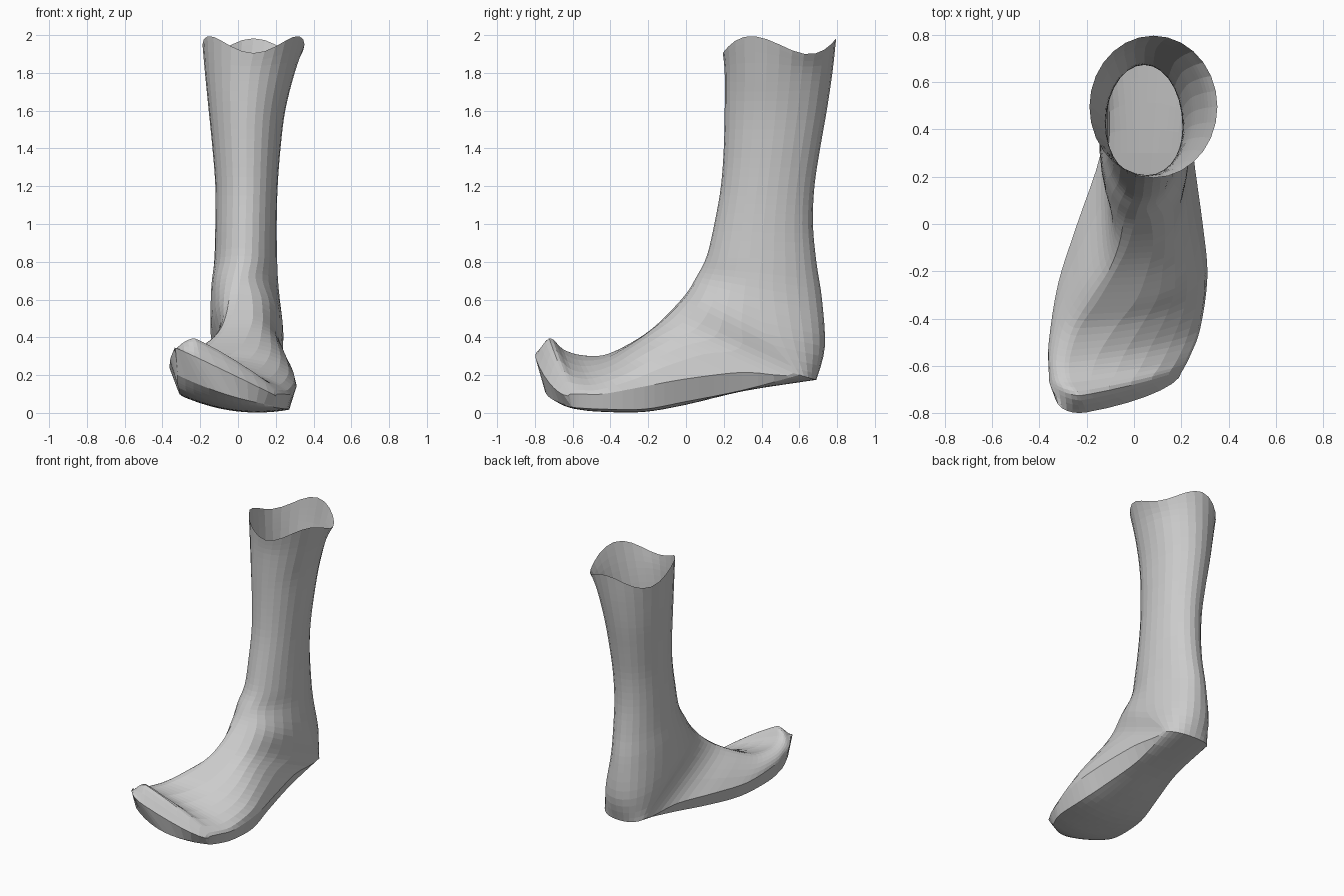
import bpy, bmesh, math
from mathutils import Vector as V

if "Cube" in bpy.data.objects:
    bpy.data.objects.remove(bpy.data.objects["Cube"])

HALF = 14          # segments in each half of a section (top half / underside half)
SUB = 4            # in-between rings per section


def arc(right, peak, left, start, power, skew=False):
    """Half super-ellipse right -> peak -> left (start=0) or left -> peak -> right (start=pi)."""
    u = (peak.x - right.x) / (left.x - right.x) if skew else 0.5
    c = right.lerp(left, u)       # foot of the ridge on the base line
    pts = []
    for i in range(HALF + 1):
        a = start + math.pi * i / HALF
        x, s = math.cos(a), abs(math.sin(a))
        side = right if x > 0 else left
        x = abs(x) ** power if abs(x) > 1e-6 else 0
        s = s ** power if s > 1e-6 else 0
        pts.append(c + (side - c) * x + (peak - c) * s)
    return pts


def underside(left, low_left, low_right, right, bow):
    """Sole section: left wall, bowed tread, right wall."""
    n = HALF - 2
    tread = []
    for i in range(n + 1):
        u = i / n
        tread.append(low_left.lerp(low_right, u) + bow * (4 * u * (1 - u)))
    return [left] + tread + [right]


def spline(pts):
    """Catmull-Rom through the points."""
    out = []
    for i in range(len(pts) - 1):
        b, c = pts[i], pts[i + 1]
        a, d = pts[max(i - 1, 0)], pts[min(i + 2, len(pts) - 1)]
        for k in range(SUB):
            t = k / SUB
            out.append(0.5 * (2 * b + (c - a) * t + (2 * a - 5 * b + 4 * c - d) * t * t
                              + (3 * b - a - 3 * c + d) * t ** 3))
    return out + [pts[-1].copy()]


def add_strips(bm, cols):
    """Quads between neighbouring columns of points."""
    grid = [[bm.verts.new(p) for p in col] for col in cols]
    for a, b in zip(grid, grid[1:]):
        for i in range(len(a) - 1):
            bm.faces.new((a[i], a[i + 1], b[i + 1], b[i]))


def finish(bm, name):
    bmesh.ops.remove_doubles(bm, verts=bm.verts, dist=0.0008)
    bmesh.ops.recalc_face_normals(bm, faces=bm.faces)
    me = bpy.data.meshes.new(name)
    bm.to_mesh(me)
    bm.free()
    ob = bpy.data.objects.new(name, me)
    bpy.context.collection.objects.link(ob)
    return ob


# Shaft levels: z, left, right, front, back, front lift
levels = [(1.95, -.188, .352, .195, .795, 0), (1.8, -.175, .30, .205, .775, 0),
          (1.6, -.155, .25, .205, .745, 0), (1.4, -.135, .225, .20, .71, 0),
          (1.2, -.12, .21, .185, .68, 0), (1.0, -.12, .205, .152, .672, .01),
          (.80, -.125, .207, .11, .69, .03), (.60, -.14, .215, .055, .72, .12)]
tops, unders = [], []
for z, l, r, f, b, lift in levels:
    cx, cy = (l + r) / 2, (f + b) / 2
    R, L = V((r, cy, z + lift / 2)), V((l, cy, z + lift / 2))
    tops.append(arc(R, V((cx - lift * .2, f, z + lift)), L, 0, 1))
    unders.append(arc(R, V((cx, b, z)), L, math.pi, 1))

# Scalloped collar with three peaks, the back one lower
for ring, start in ((tops[0], 0), (unders[0], math.pi)):
    for i, p in enumerate(ring):
        a = start + math.pi * i / HALF
        p.z += 0.045 * math.sin(3 * a) + 0.012 * math.sin(a) * (1 if start else 0)

# Heel rings: instep, right, left, back
for T, R, L, B, power in (((.0, .0, .63), (.24, .42, .42), (-.145, .42, .42), (.05, .735, .35), .8),
                          ((-.03, -.1, .52), (.23, .57, .21), (-.11, .58, .21), (.06, .69, .175), .57)):
    tops.append(arc(V(R), V(T), V(L), 0, power, True))
    unders.append(arc(V(R), V(B), V(L), math.pi, .9))
heel = len(tops) - 1

# Foot sections: ridge, right edge, left edge, low right, low left, tread bow, power
foot = [((-.08, -.2, .43), (.25, .3, .215), (-.14, .3, .20), (.21, .3, .12), (-.11, .3, .13), (0, 0, -.01), .58),
        ((-.15, -.32, .355), (.29, 0, .18), (-.24, 0, .19), (.24, 0, .06), (-.19, 0, .09), (0, 0, -.03), .66),
        ((-.23, -.44, .305), (.31, -.22, .14), (-.32, -.25, .19), (.27, -.22, .02), (-.27, -.25, .08), (0, 0, -.04), .82),
        ((-.27, -.56, .305), (.28, -.44, .10), (-.36, -.5, .23), (.26, -.44, .02), (-.31, -.5, .10), (0, 0, -.045), 1),
        ((-.27, -.65, .335), (.24, -.55, .10), (-.36, -.61, .265), (.22, -.55, .025), (-.31, -.62, .12), (0, -.01, -.04), 1.15),
        ((-.23, -.725, .395), (.21, -.61, .10), (-.357, -.67, .29), (.19, -.6, .03), (-.32, -.66, .15), (0, -.04, -.03), 1.5),
        ((-.20, -.795, .285), (.20, -.625, .09), (-.335, -.72, .345), (.18, -.61, .04), (-.32, -.71, .2), (0, -.08, -.02), 1)]
for row in foot:
    T, R, L, lowR, lowL, bow = (V(p) for p in row[:6])
    tops.append(arc(R, T, L, 0, row[6], True))
    unders.append(underside(L, lowL, lowR, R, bow))

# Columns of points running from the collar down to the toe
top_cols = [spline([s[i] for s in tops]) for i in range(HALF + 1)]
back_cols = [spline([s[i] for s in unders[:heel + 1]]) for i in range(HALF + 1)]
sole_cols = [spline([s[i] for s in unders[heel:]]) for i in range(HALF + 1)]
cut = heel * SUB
for e, t in ((0, HALF), (HALF, 0)):      # share the seam along both sides
    back_cols[e] = top_cols[t][:cut + 1]
    sole_cols[e] = top_cols[t][cut:]

# Upper: shaft, ankle, instep and toe box
bm = bmesh.new()
add_strips(bm, top_cols)
add_strips(bm, back_cols)
finish(bm, "boot_upper")

# Sole: side walls, tread and front lip
bm = bmesh.new()
add_strips(bm, sole_cols)
add_strips(bm, [[top_cols[i][-1], sole_cols[HALF - i][-1]] for i in range(HALF + 1)])
finish(bm, "boot_sole")
